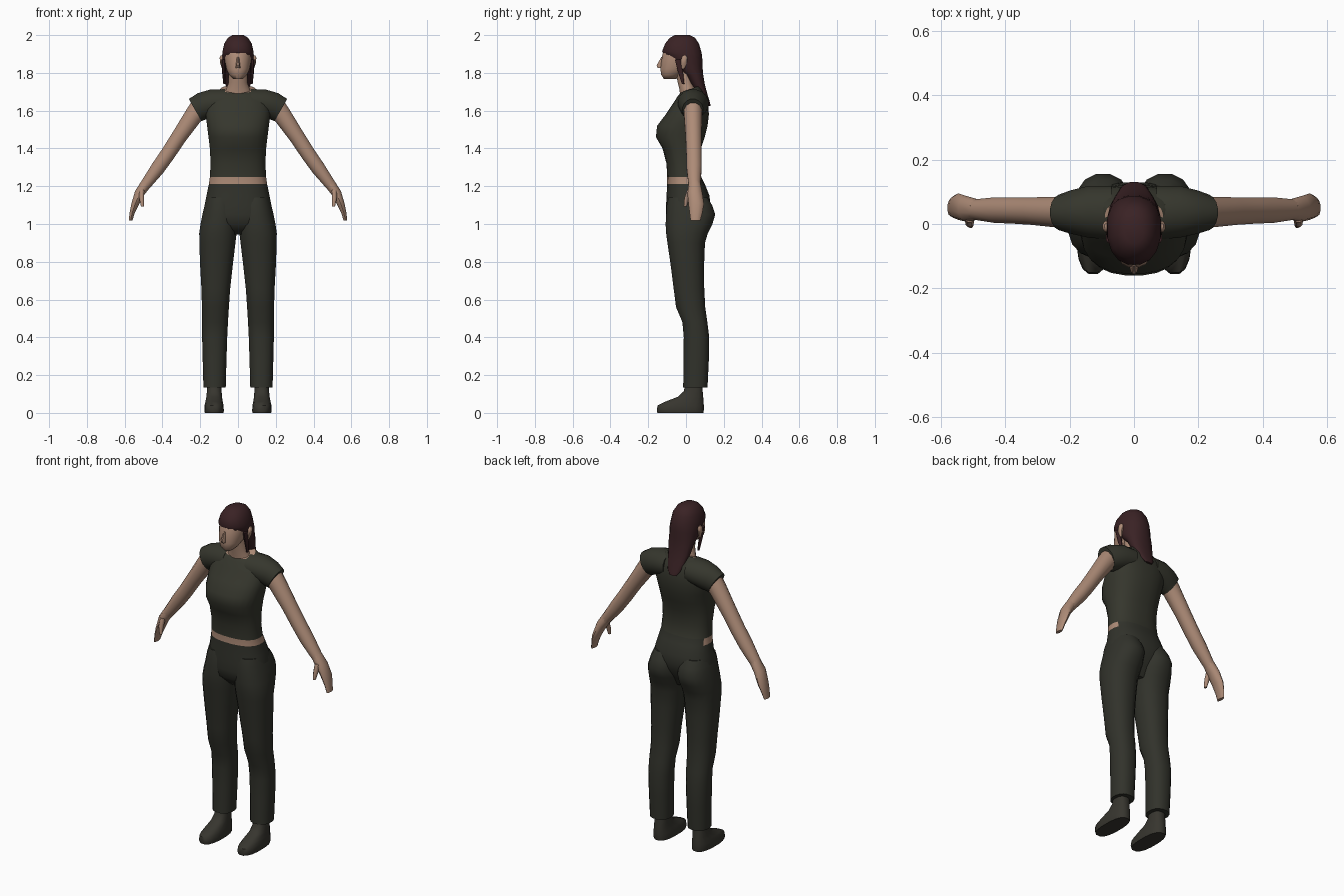
import bpy, bmesh, math
from mathutils import Vector


def material(name, rgb):
    m = bpy.data.materials.new(name)
    m.diffuse_color = (*rgb, 1)
    return m


SKIN = material("skin", (0.42, 0.26, 0.185))
SHIRT = material("dark olive shirt", (0.036, 0.037, 0.026))
TROUSERS = material("dark olive trousers", (0.031, 0.032, 0.024))
SHOE = material("dark grey shoe", (0.038, 0.036, 0.028))
HAIR = material("dark auburn hair", (0.042, 0.016, 0.018))


def box(z, x0, x1, y0, y1, tilt=0.0):
    """Horizontal ring given by its extents; tilt raises the back edge."""
    return (Vector(((x0 + x1) / 2, (y0 + y1) / 2, z)),
            Vector(((x1 - x0) / 2, 0, 0)), Vector((0, (y1 - y0) / 2, tilt)))


def limb(x, y, z, ux, uz, vy, vz=0.0):
    """Ring across a limb: one half axis in the xz plane, one along y."""
    return Vector((x, y, z)), Vector((ux, 0, uz)), Vector((0, vy, vz))


def loft(name, rings, mats, rule=None, side=1, n=16, power=2.0, angle=50):
    """Skin a closed surface over super-elliptic rings."""
    bm = bmesh.new()
    loops = []
    for c, u, v in rings:
        loop = []
        for i in range(n):
            a = 2 * math.pi * (i + 0.5) / n
            ca, sa = math.cos(a), math.sin(a)
            p = c + u * math.copysign(abs(ca) ** (2 / power), ca) \
                  + v * math.copysign(abs(sa) ** (2 / power), sa)
            loop.append(bm.verts.new((p.x * side, p.y, p.z)))
        loops.append(loop)
    for a, b in zip(loops, loops[1:]):
        for i in range(n):
            j = (i + 1) % n
            bm.faces.new((a[i], a[j], b[j], b[i]))
    bm.faces.new(loops[0])
    bm.faces.new(loops[-1])
    bmesh.ops.recalc_face_normals(bm, faces=bm.faces)
    if rule:
        for f in bm.faces:
            f.material_index = rule(f.calc_center_median())
    me = bpy.data.meshes.new(name)
    bm.to_mesh(me)
    bm.free()
    for m in mats:
        me.materials.append(m)
    ob = bpy.data.objects.new(name, me)
    bpy.context.collection.objects.link(ob)
    bpy.context.view_layer.objects.active = ob
    ob.select_set(True)
    bpy.ops.object.shade_smooth_by_angle(angle=math.radians(angle))
    ob.select_set(False)
    return ob


# Torso: trousers up to the waist, bare band at the front, shirt, skin at the neck
def torso_rule(c):
    if c.z < 1.205:
        return 1
    if c.z < 1.25:
        return 0 if c.y < 0.035 else 1
    return 0 if c.z > 1.712 and abs(c.x) < 0.01 and abs(c.y) < 0.03 else 2


torso = [(0.945, .08, -.05, .06), (1.0, .165, -.10, .09), (1.05, .182, -.107, .12),
         (1.1, .178, -.106, .13), (1.15, .168, -.104, .125), (1.212, .155, -.10, .10),
         (1.248, .15, -.10, .082), (1.32, .146, -.104, .072), (1.40, .15, -.125, .08),
         (1.46, .157, -.16, .10), (1.52, .165, -.154, .115), (1.58, .172, -.108, .122),
         (1.64, .168, -.068, .117), (1.68, .145, -.042, .105)]
loft("torso", [box(z, -w, w, f, b) for z, w, f, b in torso]
     + [box(1.714, -.09, .09, -.03, .075, .02)],
     [SKIN, TROUSERS, SHIRT], torso_rule, n=24, power=2.4)

# Neck
loft("neck", [box(1.66, -.075, .075, -.03, .06), box(1.71, -.066, .066, -.035, .055),
              box(1.75, -.05, .05, -.045, .04), box(1.83, -.05, .05, -.06, .04)], [SKIN])

# Head with jaw and forehead
head = [(1.768, .025, -.118, -.05), (1.79, .048, -.132, -.03), (1.82, .062, -.137, .02),
        (1.86, .07, -.132, .05), (1.90, .073, -.126, .06), (1.94, .066, -.108, .06),
        (1.97, .04, -.07, .04)]
loft("head", [box(z, -w, w, f, b) for z, w, f, b in head], [SKIN], power=2.2)
loft("nose", [box(1.825, -.014, .014, -.15, -.12), box(1.84, -.012, .012, -.157, -.12),
              box(1.885, -.006, .006, -.131, -.11)], [SKIN], n=8)

# Hair: cap that recedes behind the face and falls to a point on the back
hair = [(2.0, .03, -.06, .02), (1.985, .055, -.088, .05), (1.955, .074, -.112, .07),
        (1.915, .083, -.128, .082), (1.895, .085, -.118, .086), (1.87, .084, -.085, .088),
        (1.83, .081, -.055, .089), (1.79, .076, -.005, .092), (1.74, .068, .025, .10),
        (1.69, .055, .06, .113), (1.65, .042, .095, .125), (1.625, .022, .118, .131)]
loft("hair", [box(z, -w, w, f, b) for z, w, f, b in hair], [HAIR], power=2.2)

for side, label in ((1, "left"), (-1, "right")):
    def part(name, rings, mat, **kw):
        loft(f"{label}_{name}", rings, [mat], side=side, **kw)

    # Ear and the loose lock beside it
    part("ear", [box(1.82, .074, .084, -.022, -.008), box(1.85, .076, .095, -.028, .004),
                 box(1.88, .076, .098, -.026, .01), box(1.892, .078, .092, -.015, .002)],
         SKIN, n=8)
    part("hair_lock", [box(1.87, .066, .088, -.06, -.025), box(1.81, .066, .086, -.045, -.015),
                       box(1.74, .066, .078, -.022, -.008)], HAIR, n=8)

    # Sleeve
    part("sleeve", [limb(.07, .035, 1.645, 0, .07, .085), limb(.14, .038, 1.638, .004, .076, .082),
                    limb(.195, .037, 1.622, .018, .072, .068),
                    limb(.227, .036, 1.603, .034, .06, .056)], SHIRT)

    # Arm and flat hand
    part("arm", [limb(.19, .037, 1.63, .035, .05, .05), limb(.235, .037, 1.575, .037, .035, .049),
                 limb(.31, .04, 1.465, .034, .026, .044), limb(.372, .042, 1.37, .03, .028, .042),
                 limb(.425, .043, 1.295, .03, .025, .041), limb(.495, .045, 1.2, .024, .016, .032)],
         SKIN, n=12)
    part("hand", [limb(.485, .045, 1.215, .025, .017, .032), limb(.52, .047, 1.165, .026, .01, .04),
                  limb(.545, .054, 1.105, .02, .005, .041), limb(.56, .053, 1.06, .014, .003, .034),
                  limb(.569, .05, 1.018, .01, 0, .026)], SKIN, n=10)
    part("thumb", [limb(.51, .022, 1.18, .015, 0, .018), limb(.51, .004, 1.135, .014, 0, .014),
                   limb(.506, -.004, 1.092, .008, 0, .009)], SKIN, n=8)

    # Trouser leg with the seat at its top
    leg = [(1.14, .02, .165, -.095, .115), (1.1, .008, .178, -.104, .14),
           (1.05, .002, .19, -.107, .157), (1.0, .002, .2, -.11, .142),
           (.95, .006, .207, -.107, .117), (.9, .012, .206, -.1, .102),
           (.8, .024, .203, -.085, .098), (.66, .04, .195, -.067, .098),
           (.56, .047, .192, -.054, .103), (.48, .052, .191, -.02, .114),
           (.4, .056, .191, -.013, .124), (.28, .06, .188, -.014, .122),
           (.135, .064, .184, -.016, .115)]
    part("trouser_leg", [box(*r) for r in leg], TROUSERS, power=2.3)

    # Shoe
    shoe = [(0, .076, .176, -.153, .094), (.012, .074, .179, -.157, .096),
            (.04, .076, .178, -.152, .096), (.06, .08, .173, -.11, .095),
            (.085, .084, .168, -.045, .092), (.115, .086, .165, -.012, .089),
            (.16, .088, .162, -.005, .086)]
    part("shoe", [box(*r) for r in shoe], SHOE, power=2.5)
